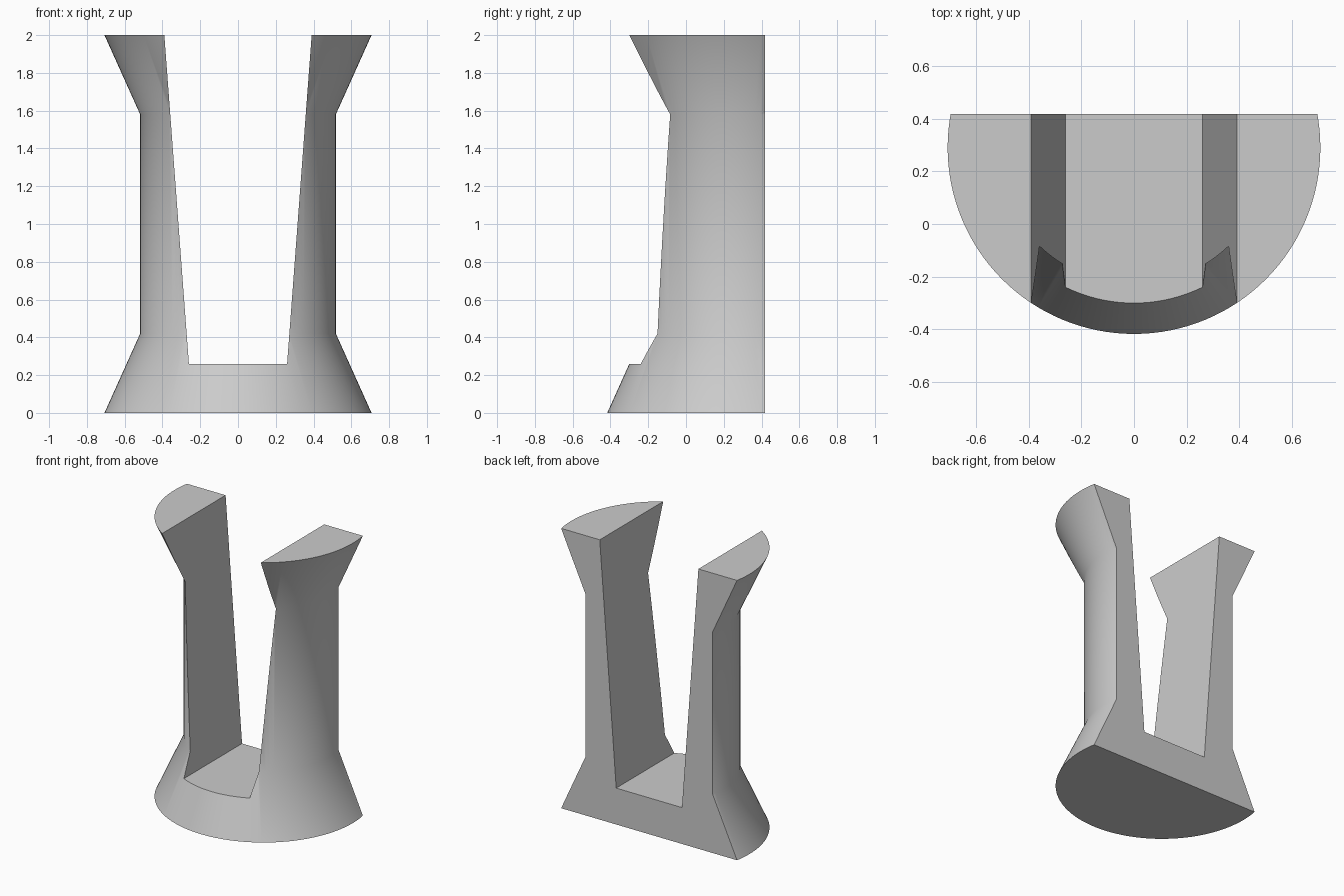
import bpy, bmesh, math
from mathutils import Vector

cube = bpy.data.objects.get("Cube")
if cube:
    bpy.data.objects.remove(cube)

AXIS_Y, BACK_Y, HEIGHT = 0.29, 0.417, 2.0
RIM, WAIST, FLARE = 0.707, 0.518, 0.42

grey = bpy.data.materials.new("plain grey")
grey.use_nodes = True
grey.diffuse_color = (0.6, 0.6, 0.6, 1)
grey.node_tree.nodes["Principled BSDF"].inputs["Base Color"].default_value = (0.6, 0.6, 0.6, 1)


def add_object(name, bm):
    bmesh.ops.recalc_face_normals(bm, faces=bm.faces)
    mesh = bpy.data.meshes.new(name)
    bm.to_mesh(mesh)
    bm.free()
    mesh.materials.append(grey)
    obj = bpy.data.objects.new(name, mesh)
    bpy.context.collection.objects.link(obj)
    return obj


# Flared round column, turned from half of its outline
bm = bmesh.new()
outline = [(0, 0), (RIM, 0), (WAIST, FLARE), (WAIST, HEIGHT - FLARE), (RIM, HEIGHT), (0, HEIGHT)]
verts = [bm.verts.new((r, AXIS_Y, z)) for r, z in outline]
edges = [bm.edges.new(pair) for pair in zip(verts, verts[1:])]
bmesh.ops.spin(bm, geom=verts + edges, cent=(0, AXIS_Y, 0), axis=(0, 0, 1),
               angle=math.tau, steps=128)
bmesh.ops.remove_doubles(bm, verts=bm.verts, dist=0.0001)

# Flat back
bmesh.ops.bisect_plane(bm, geom=bm.verts[:] + bm.edges[:] + bm.faces[:],
                       plane_co=(0, BACK_Y, 0), plane_no=(0, 1, 0), clear_outer=True)
bmesh.ops.holes_fill(bm, edges=[e for e in bm.edges if e.is_boundary], sides=0)
bmesh.ops.dissolve_limit(bm, angle_limit=0.001, verts=bm.verts, edges=bm.edges)
stand = add_object("forked_stand", bm)

# Tapered slot cutter, extended past the top along the same slope
bm = bmesh.new()
floor_z, floor_x, top_x = 0.26, 0.26, 0.39
over = 0.2
over_x = top_x + over * (top_x - floor_x) / (HEIGHT - floor_z)
section = [(-floor_x, floor_z), (floor_x, floor_z), (over_x, HEIGHT + over), (-over_x, HEIGHT + over)]
face = bm.faces.new([bm.verts.new((x, -1, z)) for x, z in section])
ext = bmesh.ops.extrude_face_region(bm, geom=[face])
bmesh.ops.translate(bm, vec=Vector((0, 2, 0)),
                    verts=[g for g in ext["geom"] if isinstance(g, bmesh.types.BMVert)])
cutter = add_object("slot_cutter", bm)
cutter.hide_render = True

# Cut the slot, then smooth the round sides
cut = stand.modifiers.new("slot", 'BOOLEAN')
cut.operation = 'DIFFERENCE'
cut.solver = 'EXACT'
cut.object = cutter
bpy.ops.object.select_all(action='DESELECT')
stand.select_set(True)
bpy.context.view_layer.objects.active = stand
bpy.ops.object.modifier_apply(modifier=cut.name)
bpy.data.objects.remove(cutter)
bpy.ops.object.shade_smooth_by_angle(angle=math.radians(30))
